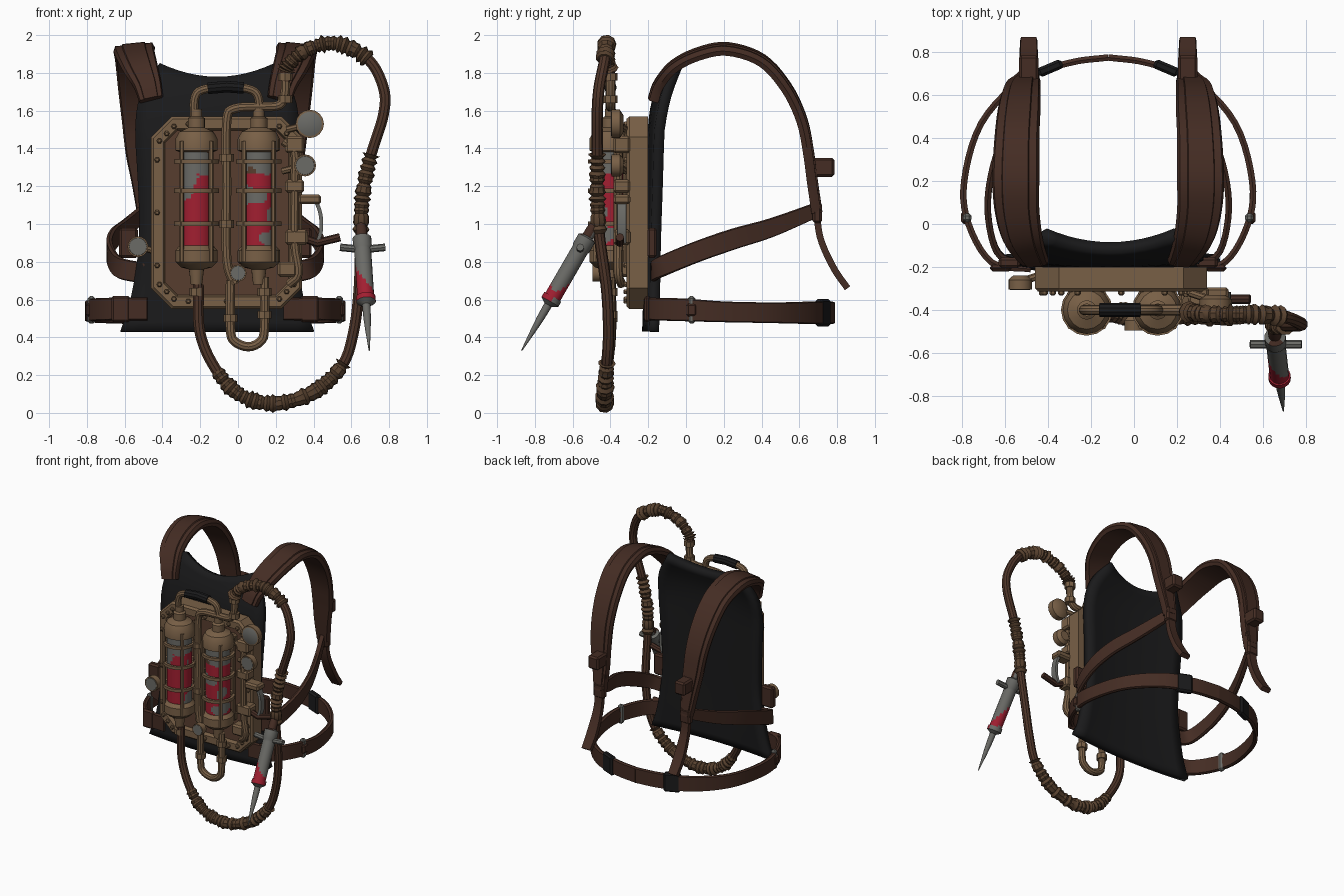
import bpy, bmesh, math, random
from mathutils import Vector, noise

random.seed(4)
old = bpy.data.objects.get("Cube")
if old:
    bpy.data.objects.remove(old)


def material(name, rgb):
    m = bpy.data.materials.new(name)
    col = [(c / 255) ** 2.2 for c in rgb] + [1]
    m.use_nodes = True
    m.diffuse_color = col
    m.node_tree.nodes["Principled BSDF"].inputs["Base Color"].default_value = col
    return m


BRASS = material("aged brass", (120, 96, 72))
LEATHER = material("brown leather", (70, 48, 40))
BLACK = material("black padding", (32, 32, 33))
RED = material("red fluid", (160, 36, 52))
STEEL = material("grey steel", (106, 106, 102))
RUST = material("dark bronze", (88, 64, 50))
HOSE = material("brown rubber", (78, 55, 44))
WRAP = material("rope wrap", (88, 67, 50))
X, Z = Vector((1, 0, 0)), Vector((0, 0, 1))
MID = -0.12  # symmetry plane of the harness


def finish(name, bm, mats, smooth=True):
    bmesh.ops.recalc_face_normals(bm, faces=bm.faces)
    me = bpy.data.meshes.new(name)
    bm.to_mesh(me)
    bm.free()
    for m in mats:
        me.materials.append(m)
    if smooth:
        me.shade_smooth()
        me.set_sharp_from_angle(angle=math.radians(35))
    ob = bpy.data.objects.new(name, me)
    bpy.context.collection.objects.link(ob)
    return ob


def spline(pts, n=5):
    """Catmull-Rom through points of any dimension."""
    p = [Vector(q) for q in pts]
    p = [2 * p[0] - p[1]] + p + [2 * p[-1] - p[-2]]
    out = []
    for a, b, c, d in zip(p, p[1:], p[2:], p[3:]):
        for i in range(n):
            t = i / n
            out.append((2 * b + (c - a) * t + (2 * a - 5 * b + 4 * c - d) * t * t
                        + (3 * b - a - 3 * c + d) * t ** 3) / 2)
    return out + [p[-2]]


def mirror(pts):
    return [(2 * MID - p[0], *p[1:]) for p in pts]


def skin(bm, rings, mat_index=lambda i: 0):
    for i, (a, b) in enumerate(zip(rings, rings[1:])):
        for j in range(len(a)):
            k = (j + 1) % len(a)
            bm.faces.new((a[j], a[k], b[k], b[j])).material_index = mat_index(i)
    bm.faces.new(rings[0]).material_index = mat_index(0)
    bm.faces.new(rings[-1]).material_index = mat_index(len(rings) - 2)


def tangents(p):
    return [(p[min(i + 1, len(p) - 1)] - p[max(i - 1, 0)]).normalized() for i in range(len(p))]


def tube(name, path, radius, mat, sides=10, up=Vector((0, 1, 0.01))):
    """Round sweep; radius may be a function of the point index."""
    path = [Vector(q) for q in path]
    bm, rings = bmesh.new(), []
    for i, (p, t) in enumerate(zip(path, tangents(path))):
        u = (up - t * up.dot(t)).normalized()
        v = t.cross(u)
        r = radius(i) if callable(radius) else radius
        rings.append([bm.verts.new(p + r * (u * math.cos(a) + v * math.sin(a)))
                      for a in (math.tau * k / sides for k in range(sides))])
    skin(bm, rings)
    return finish(name, bm, [mat])


def strap(name, pts, axis, thick, mat, lift=0, scale=1):
    """Flat band; each point is x, y, z, width."""
    pts = spline(pts)
    path = [p.to_3d() for p in pts]
    bm, rings = bmesh.new(), []
    for p, q, t in zip(pts, path, tangents(path)):
        w = (axis - t * axis.dot(t)).normalized()
        n = w.cross(t)
        w = w * p[3] / 2 * scale
        q = q + n * lift
        h = n * thick / 2
        rings.append([bm.verts.new(q + o) for o in (w * .9 + h, w, w * .9 - h, h * -1 - w * .9, -w, h - w * .9)])
    skin(bm, rings)
    return finish(name, bm, [mat])


def lathe(name, profile, origin, axis, mats, sides=16, pick=None):
    """Turned part; profile rows are radius, height, material index."""
    rot = Vector(axis).to_track_quat('Z', 'Y')
    bm, rings = bmesh.new(), []
    for r, h, _ in profile:
        rings.append([bm.verts.new(Vector(origin) + rot @ Vector((r * math.cos(a), r * math.sin(a), h)))
                      for a in (math.tau * k / sides for k in range(sides))])
    skin(bm, rings, lambda i: profile[i][2])
    if pick:
        for f in bm.faces:
            f.material_index = pick(f.calc_center_median())
    return finish(name, bm, mats)


def box(name, loc, size, mat, bevel=0.012):
    bm = bmesh.new()
    bmesh.ops.create_cube(bm, size=1)
    for v in bm.verts:
        v.co = Vector(loc) + v.co * Vector(size)
    bmesh.ops.bevel(bm, geom=bm.edges[:], offset=bevel, segments=1, affect='EDGES')
    return finish(name, bm, [mat], False)


# Padded back panel: curved grid with a scooped neck, leaning back at the top
rows = spline([(.43, .51, -.205), (.6, .455, -.2), (.9, .41, -.195), (1.2, .415, -.185),
               (1.5, .43, -.175), (1.68, .4, -.155), (1.84, .3, -.11)], 3)
bm, cols, grid = bmesh.new(), 12, []
for z, half, y in rows:
    grid.append([])
    top = max(0, (z - 1.5) / .34)
    for c in range(cols + 1):
        u = c / cols * 2 - 1
        grid[-1].append(bm.verts.new((MID + .01 + u * half, y + (.035 + .03 * top) * u * u,
                                      z - .07 * (1 - u * u) * top)))
for a, b in zip(grid, grid[1:]):
    for j in range(cols):
        bm.faces.new((a[j], a[j + 1], b[j + 1], b[j]))
panel = finish("back_panel", bm, [BLACK])
mod = panel.modifiers.new("padding", 'SOLIDIFY')
mod.thickness, mod.offset = 0.055, 0

# Harness: every strap is built for both sides
shoulder = [(-.46, -.17, 1.66, .13), (-.48, -.14, 1.74, .15), (-.52, -.06, 1.835, .19), (-.545, .07, 1.9, .21),
            (-.55, .22, 1.925, .22), (-.545, .4, 1.865, .21), (-.535, .53, 1.72, .2), (-.525, .61, 1.55, .18),
            (-.515, .645, 1.38, .16), (-.5, .665, 1.23, .13), (-.49, .69, 1.06, .09)]
side = [(-.5, -.18, .74, .11), (-.63, -.14, .77, .11), (-.68, .05, .85, .11), (-.66, .25, .92, .11),
        (-.59, .45, .98, .1), (-.49, .68, 1.07, .08)]
tail = [(-.49, .69, 1.1, .07), (-.49, .71, .93, .07), (-.49, .78, .77, .085), (-.49, .855, .66, .08)]
belt = [(-.48, -.21, .55, .12), (-.66, -.18, .55, .12), (-.77, 0, .545, .12), (-.79, .2, .535, .11),
        (-.71, .47, .53, .11), (-.52, .67, .53, .12), (-.3, .75, .53, .12), (MID, .775, .53, .12)]
for label, flip, s in (("right", lambda p: p, 1), ("left", mirror, -1)):
    tilt = Vector((1, 0, .1 * s))
    strap(label + "_shoulder_strap", flip(shoulder), tilt, .05, LEATHER)
    strap(label + "_shoulder_webbing", flip(shoulder), tilt, .025, LEATHER, .02, .6)
    strap(label + "_side_strap", flip(side), Z, .03, LEATHER)
    strap(label + "_strap_tail", flip(tail), X, .035, LEATHER)
    strap(label + "_waist_belt", flip(belt), Z, .03, LEATHER)
    for part, loc, size, mat in (
            ("strap_buckle", (-.49, .72, 1.3), (.09, .13, .1), LEATHER),
            ("strap_slider", (-.49, .68, 1.17), (.1, .045, .05), LEATHER),
            ("strap_joint", (-.49, .695, 1.06), (.09, .05, .11), LEATHER),
            ("hip_pad", (-.58, -.18, .9), (.1, .05, .16), LEATHER),
            ("front_buckle", (-.62, -.205, .55), (.1, .03, .14), LEATHER),
            ("hip_buckle", (-.776, .03, .545), (.04, .04, .145), STEEL),
            ("hip_buckle_cover", (-.785, .03, .545), (.04, .06, .07), LEATHER)):
        box(label + "_" + part, flip([loc])[0], size, mat)
    clip = box(label + "_belt_clip", (0, 0, 0), (.12, .045, .145), BLACK)
    clip.location = flip([(-.39, .725, .53)])[0]
    clip.rotation_euler.z = .4 * s

# Mounting plate: chamfered outline, raised rim, recessed centre
x0, x1, z0, z1, c = -.46, .34, .55, 1.57, .11
outline = [(x0 + c, z0), (x1 - c, z0), (x1, z0 + c), (x1, z1 - c),
           (x1 - c, z1), (x0 + c, z1), (x0, z1 - c), (x0, z0 + c)]
bm = bmesh.new()
face = bm.faces.new([bm.verts.new((x, -.2, z)) for x, z in outline])
ext = bmesh.ops.extrude_face_region(bm, geom=[face])
bmesh.ops.translate(bm, vec=(0, -.1, 0), verts=[g for g in ext["geom"] if isinstance(g, bmesh.types.BMVert)])
front = [g for g in ext["geom"] if isinstance(g, bmesh.types.BMFace)][0]
bmesh.ops.inset_region(bm, faces=[front], thickness=.015, depth=.015)
bmesh.ops.inset_region(bm, faces=[front], thickness=.055)
bmesh.ops.inset_region(bm, faces=[front], thickness=.01, depth=-.03)
front.material_index = 1
finish("mounting_plate", bm, [BRASS, RUST], False)
for i, (a, b) in enumerate(zip(outline, outline[1:] + outline[:1])):
    for t in (.12, .5, .88):
        p = (Vector(a).lerp(Vector(b), t) - Vector((-.06, 1.06))) * .92 + Vector((-.06, 1.06))
        lathe("plate_bolt", [(.015, 0, 0), (.015, .015, 0), (.008, .022, 0)], (p.x, -.31, p.y), (0, -1, 0), [BRASS], 6)


# Fluid canisters with caps and cages
def fluid(p):
    n = noise.noise(p * 10)
    if p.z > 1.27:
        return 1 if n > -.12 else 2
    return 0 if n < .27 else 1


CY = -.4
for label, cx in (("right", -.22), ("left", .11)):
    lathe(label + "_canister_glass", [(.088, .86 + i * .012, 0) for i in range(46)], (cx, CY, 0), Z,
          [RED, STEEL, RUST], 36, fluid)
    lathe(label + "_canister_base", [(.03, .68, 0), (.04, .76, 0), (.08, .77, 0), (.112, .8, 0), (.112, .86, 0),
                                     (.09, .885, 0)], (cx, CY, 0), Z, [BRASS])
    lathe(label + "_canister_cap", [(.09, 1.38, 0), (.112, 1.39, 0), (.112, 1.45, 0), (.09, 1.49, 0), (.045, 1.51, 0),
                                    (.045, 1.56, 0), (.03, 1.57, 0), (.03, 1.61, 0)], (cx, CY, 0), Z, [BRASS])
    for z in (.99, 1.165, 1.32):
        lathe(label + "_cage_ring", [(.1, z, 0), (.12, z, 0), (.12, z + .022, 0), (.1, z + .022, 0),
                                     (.1, z, 0)], (cx, CY, 0), Z, [BRASS])
    for k in range(4):
        a = math.tau * (k + .5) / 4
        x, y = cx + .11 * math.cos(a), CY + .11 * math.sin(a)
        tube(label + "_cage_rod", [(x, y, .8), (x, y, 1.44)], .013, BRASS, 6, X)
    for z in (.82, 1.42):
        box(label + "_canister_mount", (cx, -.31, z), (.16, .1, .07), BRASS)

# Rigid pipework
tube("top_pipe", spline([(-.23, CY, 1.55), (-.23, CY, 1.66), (-.19, CY, 1.71), (-.05, CY, 1.725), (.07, CY, 1.71),
                         (.11, CY, 1.66), (.11, CY, 1.55)], 4), .024, BRASS)
tube("carry_grip", [(-.16, CY, 1.718), (-.06, CY, 1.727), (.03, CY, 1.72)], .032, BLACK)
tube("centre_pipe", spline([(-.02, -.4, .68), (-.06, -.4, .82), (-.06, -.4, 1.2), (-.06, -.4, 1.54), (-.02, -.4, 1.61),
                            (.12, -.4, 1.62), (.22, -.4, 1.63), (.25, -.4, 1.7), (.25, -.4, 1.8)], 4), .026, BRASS)
tube("u_pipe", spline([(.14, CY, .72), (.14, CY, .45), (.12, CY, .38), (.055, CY, .35), (-.02, CY, .38),
                       (-.04, CY, .45), (-.04, CY, .7)], 4), .026, BRASS)
tube("side_pipe", spline([(.27, -.34, .68), (.32, -.36, .74), (.3, -.36, .9), (.3, -.36, 1.2), (.3, -.36, 1.38),
                          (.24, -.36, 1.44)], 4), .025, BRASS)
for x, z in ((.14, .52), (.14, .64), (-.04, .5), (.25, 1.66), (.25, 1.78), (-.06, 1.0), (-.06, 1.35), (-.22, .64)):
    lathe("pipe_collar", [(.038, -.02, 0), (.038, .02, 0)], (x, CY, z), Z, [BRASS], 8)
for x, z, w, h in ((.3, 1.42, .1, .09), (.3, 1.2, .1, .07), (.31, .93, .12, .08), (.26, .76, .1, .08), (.38, 1.13, .12, .05)):
    box("valve_block", (x, -.34, z), (w, .09, h), BRASS)

# Pressure gauges
for x, y, z, r in ((.38, -.36, 1.53, .075), (.355, -.36, 1.31, .058), (-.53, -.27, .88, .055), (0, -.46, .74, .045)):
    lathe("pressure_gauge", [(r * .6, -.03, 0), (r, -.01, 0), (r, .035, 0), (r * .86, .035, 1), (r * .84, .036, 1)],
          (x, y, z), (0, -1, 0), [BRASS, STEEL])
    tube("gauge_stem", [(x, y, z), (x + (-.12 if x > .1 else .12 if x < -.1 else 0), y + .04, z - .03)], .018, BRASS, 8)

# Side lever
strap("lever_arm", [(.4, -.34, 1.15, .05), (.435, -.34, 1.06, .05), (.44, -.34, .97, .05), (.42, -.34, .9, .05)],
      Vector((0, 1, 0)), .02, STEEL)
tube("lever_handle", [(.3, -.35, .94), (.42, -.35, .9), (.54, -.35, .93)], .022, LEATHER, 8, Z)

# Flexible hose loop with rope wrapping
hose = spline([(-.21, -.4, .68), (-.2, -.4, .42), (-.11, -.42, .22), (.02, -.43, .09), (.2, -.43, .05), (.4, -.43, .11),
               (.55, -.42, .25), (.61, -.41, .42), (.64, -.42, .65), (.65, -.46, .95), (.66, -.47, 1.15),
               (.7, -.47, 1.35), (.77, -.47, 1.58), (.77, -.46, 1.72), (.69, -.43, 1.87), (.52, -.42, 1.955),
               (.36, -.42, 1.92), (.26, -.41, 1.83), (.25, -.4, 1.76)], 12)
tube("flexible_hose", hose, .03, HOSE)
for a, b in ((24, 74), (108, 134), (168, 208)):
    tube("hose_wrap", hose[a:b], lambda i: (.034, .045)[i % 2] + random.uniform(-.006, .007), WRAP, 9)


# Injector hanging from the hose, with a little fluid low in the barrel
def barrel(p):
    if p.z > .945:
        return 0
    return 2 if .6 < p.z < .71 - (p.x - .67) * 1.3 else 1


top, tip = Vector((.65, -.47, 1.02)), Vector((.695, -.87, .33))
axis = tip - top
shape = [(.02, 0, 0), (.03, .06, 0), (.03, .1, 0), (.05, .11, 0), (.05, .17, 0)]
shape += [(.045, .18 + .0145 * i, 0) for i in range(21)]
shape += [(.052, .47, 0), (.052, .5, 0), (.022, .52, 0), (.02, .6, 0), (.014, .68, 0), (.003, axis.length, 0)]
lathe("injector", shape, top, axis, [LEATHER, STEEL, RED], 16, barrel)
grip = top + axis.normalized() * .18
tube("injector_flange", [grip + X * d + Z * abs(d) * .1 for d in (-.12, -.05, 0, .05, .12)], .02, STEEL, 8)
